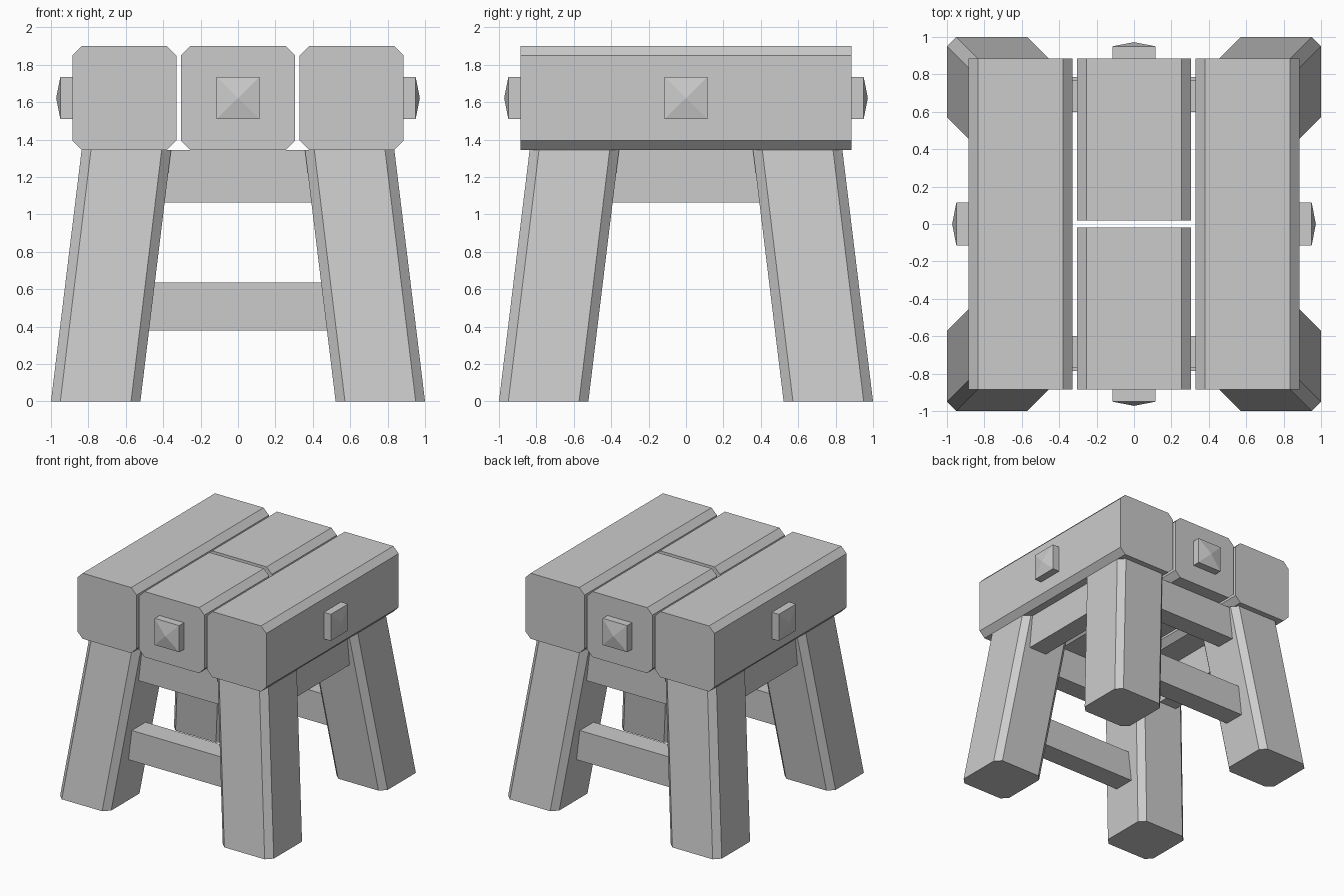
import bpy, math
from mathutils import Matrix, Vector

if "Cube" in bpy.data.objects:
    bpy.data.objects.remove(bpy.data.objects["Cube"])

grey = bpy.data.materials.new("stone grey")
grey.diffuse_color = (0.6, 0.6, 0.6, 1)
grey.use_nodes = True
grey.node_tree.nodes["Principled BSDF"].inputs["Base Color"].default_value = grey.diffuse_color


def make(name, verts, faces):
    me = bpy.data.meshes.new(name)
    me.from_pydata(verts, [], faces)
    me.materials.append(grey)
    ob = bpy.data.objects.new(name, me)
    bpy.context.collection.objects.link(ob)
    return ob


def octagon(w, h, c):
    """Counter-clockwise rectangle outline with chamfered corners."""
    a, b = w / 2, h / 2
    return [(a, -b + c), (a, b - c), (a - c, b), (-a + c, b),
            (-a, b - c), (-a, -b + c), (-a + c, -b), (a - c, -b)]


def loft(name, start, end):
    """Closed solid between two matching outlines."""
    n = len(start)
    faces = [(i, (i + 1) % n, (i + 1) % n + n, i + n) for i in range(n)]
    faces += [tuple(reversed(range(n))), tuple(range(n, 2 * n))]
    return make(name, start + end, faces)


def plank(name, x, w, y0, y1):
    prof = octagon(w, 0.555, 0.05)
    # Profile in x/z, swept along y
    return loft(name, [(x + p, y1, 1.6225 + q) for p, q in prof],
                [(x + p, y0, 1.6225 + q) for p, q in prof])


def beam(name, half, y0, y1, z0, z1, turn):
    rect = [(y0, z0), (y1, z0), (y1, z1), (y0, z1)]
    ob = loft(name, [(-half, y, z) for y, z in rect], [(half, y, z) for y, z in rect])
    ob.data.transform(Matrix.Rotation(turn, 4, 'Z'))


# Seat planks: two long outer ones, centre one split in half
for side, s in (("left", -1), ("right", 1)):
    plank("seat_plank_" + side, s * 0.6075, 0.555, -0.885, 0.885)
plank("seat_plank_front", 0, 0.61, -0.885, -0.018)
plank("seat_plank_back", 0, 0.61, 0.018, 0.885)

# Splayed legs with chamfered corners
prof = octagon(0.478, 0.478, 0.05)
for sx in (-1, 1):
    for sy in (-1, 1):
        loft("leg_%s_%s" % ("front" if sy < 0 else "back", "left" if sx < 0 else "right"),
             [(sx * 0.761 + p, sy * 0.761 + q, 0) for p, q in prof],
             [(sx * 0.597 + p, sy * 0.597 + q, 1.345) for p, q in prof])

# Aprons under the seat and pyramid-headed pegs, on all four sides
for i, side in enumerate(("back", "left", "front", "right")):
    turn = i * math.pi / 2
    beam("apron_" + side, 0.6, 0.6, 0.77, 1.065, 1.345, turn)
    sq = [(0.115, -0.1125), (0.115, 0.1125), (-0.115, 0.1125), (-0.115, -0.1125)]
    verts = [(x, y, 1.6225 + z) for y in (0.88, 0.95) for x, z in sq] + [(0, 0.972, 1.6225)]
    faces = [(0, 3, 2, 1)]
    for k in range(4):
        m = (k + 1) % 4
        faces += [(k, m, m + 4, k + 4), (k + 4, m + 4, 8)]
    peg = make("peg_" + side, verts, [tuple(reversed(f)) for f in faces])
    peg.data.transform(Matrix.Rotation(turn, 4, 'Z'))

# Lower rungs at front and back
for side, turn in (("back", 0), ("front", math.pi)):
    beam("rung_" + side, 0.7, 0.6, 0.785, 0.38, 0.635, turn)

# Consistent outward normals
import bmesh
for ob in bpy.context.collection.objects:
    bm = bmesh.new()
    bm.from_mesh(ob.data)
    bmesh.ops.recalc_face_normals(bm, faces=bm.faces)
    bm.to_mesh(ob.data)
    bm.free()
